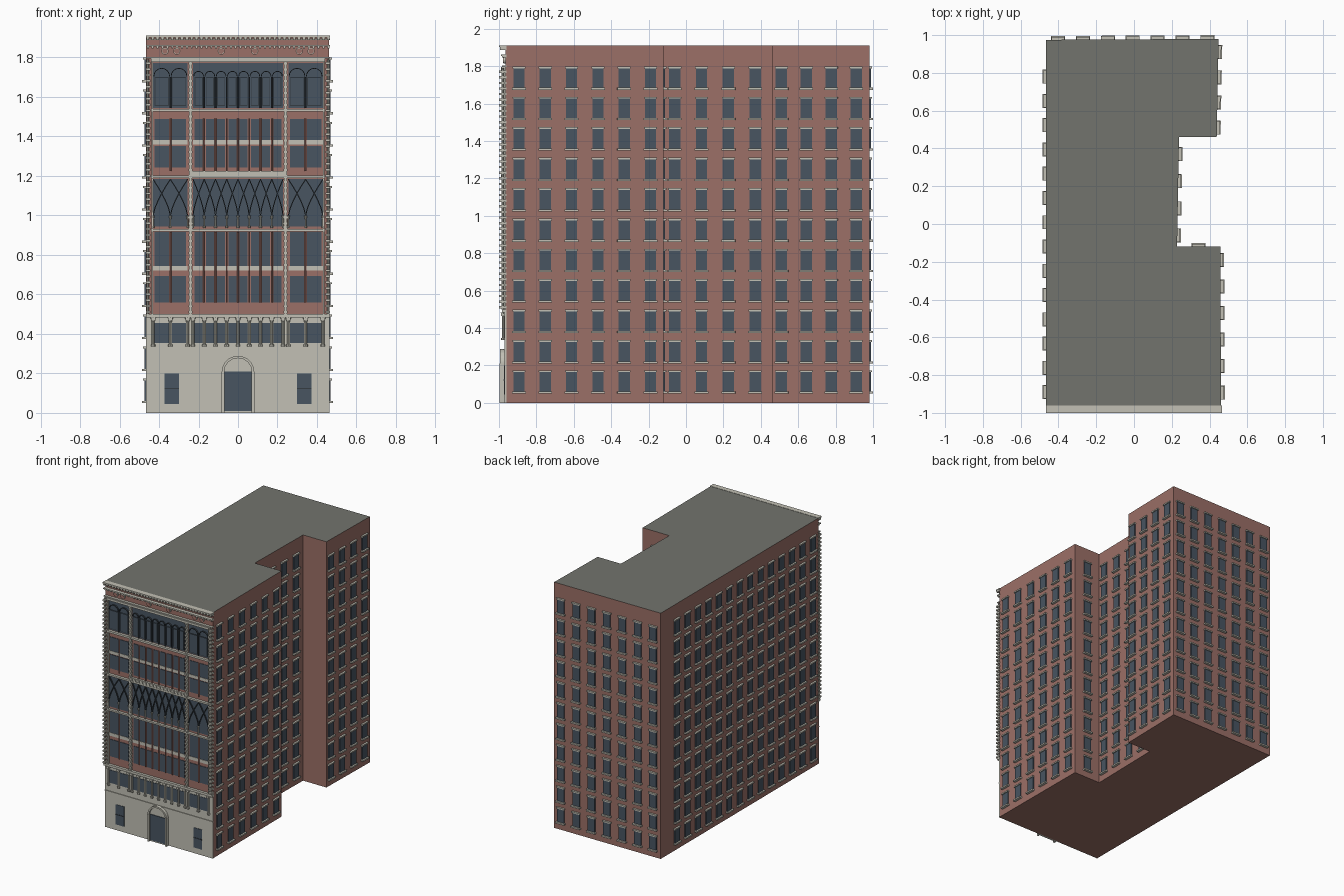
import bpy, bmesh
from math import sin, cos, pi, atan2, hypot
from mathutils import Matrix, Vector

if "Cube" in bpy.data.objects:
    bpy.data.objects.remove(bpy.data.objects["Cube"])

def material(name, col):
    m = bpy.data.materials.new(name)
    m.diffuse_color = (*col, 1)
    m.use_nodes = True
    m.node_tree.nodes["Principled BSDF"].inputs["Base Color"].default_value = m.diffuse_color
    return m

BRICK = material("brick", (0.33, 0.16, 0.135))
STONE = material("stone", (0.54, 0.53, 0.46))
GLASS = material("glass", (0.065, 0.09, 0.12))
ROOF = material("roof", (0.17, 0.175, 0.155))
FRAME = material("frame", (0.035, 0.045, 0.055))
parts = {}

def part(name, mat):
    if name not in parts:
        parts[name] = (bmesh.new(), mat)
    return parts[name][0]

def cube(name, mat, c, s, rot=Matrix()):
    bmesh.ops.create_cube(part(name, mat), size=1,
        matrix=Matrix.Translation(c) @ rot @ Matrix.Diagonal((*s, 1)))

def slab(name, mat, x0, x1, z0, z1, front, back=-0.96):
    """Box on the facade, from the wall out to y = front."""
    cube(name, mat, ((x0 + x1) / 2, (front + back) / 2, (z0 + z1) / 2),
         (x1 - x0, back - front, z1 - z0))

def post(name, mat, x, z0, z1, r, y=-0.977, r2=None):
    bmesh.ops.create_cone(part(name, mat), cap_ends=True, segments=8, radius1=r,
        radius2=r if r2 is None else r2, depth=z1 - z0,
        matrix=Matrix.Translation((x, y, (z0 + z1) / 2)))

def bar(name, mat, a, b, w, y, d):
    """Straight strip between two (x, z) points."""
    dx, dz = b[0] - a[0], b[1] - a[1]
    cube(name, mat, ((a[0] + b[0]) / 2, y, (a[1] + b[1]) / 2),
         (hypot(dx, dz) + w * 0.3, d, w), Matrix.Rotation(-atan2(dz, dx), 4, 'Y'))

def colonnette(name, x, z0, z1, r=0.006):
    post(name, STONE, x, z0, z1, r)
    post(name, STONE, x, z0, z0 + 0.012, r * 1.6)
    post(name, STONE, x, z1 - 0.022, z1, r, r2=r * 2)

def prism(name, mat, pts, y0, y1):
    bm = part(name, mat)
    f = bm.faces.new([bm.verts.new((x, y0, z)) for x, z in pts])
    g = bmesh.ops.extrude_face_region(bm, geom=[f])["geom"]
    bmesh.ops.translate(bm, vec=(0, y1 - y0, 0),
                        verts=[v for v in g if isinstance(v, bmesh.types.BMVert)])
    bmesh.ops.recalc_face_normals(bm, faces=bm.faces)

# main body with side notch
P = [(-0.465, -0.965), (0.461, -0.965), (0.457, -0.12), (0.228, -0.12),
     (0.238, 0.46), (0.438, 0.46), (0.448, 0.98), (-0.465, 0.975)]
H = 1.91
bm = part("building_body", BRICK)
lo = [bm.verts.new((*p, 0)) for p in P]
hi = [bm.verts.new((*p, H)) for p in P]
bm.faces.new(lo[::-1])
bm.faces.new(hi).material_index = 1
for i in range(8):
    j = (i + 1) % 8
    bm.faces.new((lo[i], lo[j], hi[j], hi[i]))

# plain sash windows on side, notch and rear walls: (wall, first, last, count)
walls = [(1, 0.072, 0.775, 6), (2, 0.115, 0.115, 1), (3, 0.06, 0.49, 4),
         (5, 0.05, 0.45, 4), (6, 0.06, 0.85, 7), (7, 0.195, 1.865, 14)]
for w, first, last, n in walls:
    a, b = Vector(P[w]), Vector(P[(w + 1) % 8])
    d = (b - a).normalized()
    nrm = Vector((d.y, -d.x))
    rot = Matrix.Rotation(atan2(d.y, d.x), 4, 'Z')
    for k in range(n):
        base = a + d * (first + (last - first) * k / max(1, n - 1))
        for fl in range(11):
            z = 0.06 + 0.1625 * fl
            for nm, mat, wd, dep, z0, z1 in (
                    ("wall_windows", GLASS, 0.06, 0.008, z, z + 0.106),
                    ("window_lintels", STONE, 0.07, 0.015, z + 0.104, z + 0.114),
                    ("window_sills", STONE, 0.074, 0.02, z - 0.011, z)):
                c = base + nrm * (dep / 2 - 0.002)
                cube(nm, mat, (c.x, c.y, (z0 + z1) / 2), (wd, dep + 0.004, z1 - z0), rot)

# stone base with string courses
slab("stone_base", STONE, -0.465, 0.463, 0, 0.485, -0.97)
slab("base_string", STONE, -0.465, 0.463, 0.283, 0.289, -0.975)
slab("base_cornice", STONE, -0.466, 0.466, 0.482, 0.5, -0.985)

# arched entrance
arc = [(cos(t * pi / 16), sin(t * pi / 16)) for t in range(17)]
prism("door_surround", STONE, [(0.082, 0)] + [(0.082 * c, 0.207 + 0.082 * s) for c, s in arc]
      + [(-0.082, 0)], -0.98, -0.96)
for (c0, s0), (c1, s1) in zip(arc, arc[1:]):
    bar("door_arch", STONE, (0.076 * c0, 0.207 + 0.076 * s0),
        (0.076 * c1, 0.207 + 0.076 * s1), 0.012, -0.982, 0.026)
slab("door", GLASS, -0.068, 0.068, 0.01, 0.21, -0.985)
for s in (-1, 1):
    slab("door_jambs", STONE, s * 0.076 - 0.007, s * 0.076 + 0.007, 0, 0.21, -0.996)
    # ground floor windows
    slab("ground_windows", GLASS, s * 0.335 - 0.036, s * 0.335 + 0.036, 0.045, 0.2, -0.973)
    slab("ground_window_bars", FRAME, s * 0.335 - 0.036, s * 0.335 + 0.036, 0.12, 0.125, -0.976)

# facade bays: (left, right, number of lights)
bays = [(-0.43, -0.255, 2), (-0.228, 0.228, 8), (0.255, 0.43, 2)]
for l, r, n in bays:
    p = (r - l) / n
    for i in range(n):
        x0, x1 = l + i * p + 0.008, l + (i + 1) * p - 0.008
        # mezzanine lights and stacked lights of paired storeys
        slab("mezzanine_windows", GLASS, x0, x1, 0.355, 0.455, -0.973)
        for z0, z1 in ((0.56, 0.692), (0.745, 0.915), (1.243, 1.352), (1.382, 1.488)):
            slab("facade_windows", GLASS, x0, x1, z0, z1, -0.969)
        # upper loggia frames with round heads
        slab("loggia_lights", FRAME, x0, x1, 1.555, 1.7, -0.974)
        slab("loggia_panes", GLASS, x0 + 0.004, x1 - 0.004, 1.56, 1.7, -0.976)
        rad, cx = p / 2 - 0.004, (x0 + x1) / 2
        for (c0, s0), (c1, s1) in zip(arc[::2], arc[2::2]):
            bar("loggia_arches", FRAME, (cx + rad * c0, 1.705 + rad * s0),
                (cx + rad * c1, 1.705 + rad * s1), 0.004, -0.972, 0.014)
    # spandrel bands and wide glazed panels
    for z0, z1 in ((0.72, 0.745), (1.36, 1.382)):
        slab("spandrel_bands", STONE, l, r, z0, z1, -0.972)
    slab("tracery_glass", GLASS, l, r, 0.945, 1.185, -0.968)
    slab("loggia_glass", GLASS, l, r, 1.545, 1.772, -0.968)
    for i in range(n + 1):
        x = l + i * p
        colonnette("mezzanine_columns", x, 0.335, 0.482, 0.007)
        slab("mezzanine_blocks", STONE, x - 0.011, x + 0.011, 0.468, 0.484, -0.99)
        if 0 < i < n:
            for z0, z1 in ((0.56, 0.915), (1.225, 1.49)):
                post("brick_shafts", BRICK, x, z0, z1, 0.005, -0.972)
            post("loggia_shafts", FRAME, x, 1.545, 1.7, 0.005, -0.974)
        colonnette("tracery_columns", x, 0.935, 1.0, 0.004)
        # interlaced tracery
        for s in (-1, 1):
            pts = [(x + s * p * (t / 5) ** 1.4, 1.0 + 0.183 * t / 5) for t in range(6)]
            for a, b in zip(pts, pts[1:]):
                if l - 0.001 <= b[0] <= r + 0.001:
                    bar("tracery", FRAME, a, b, 0.005, -0.971, 0.012)

# horizontal stone bands of the shaft
for z0, z1, y in ((0.918, 0.93, -0.985), (1.19, 1.203, -0.985), (1.525, 1.54, -0.985),
                  (1.778, 1.795, -0.99)):
    slab("floor_bands", STONE, -0.44, 0.44, z0, z1, y)
slab("balcony_band", STONE, -0.235, 0.235, 1.2, 1.225, -0.982)
for i in range(16):
    x = -0.225 + 0.03 * i
    slab("balcony_ornament", STONE, x - 0.006, x + 0.006, 1.205, 1.22, -0.988)

# bay pilasters and beaded corner shafts
for s in (-1, 1):
    for x, w in ((0.241, 0.007), (0.434, 0.004)):
        slab("pilasters", STONE, s * x - w, s * x + w, 0.5, 1.78, -0.982)
    post("corner_shafts", STONE, s * 0.457, 0.5, 1.79, 0.006, -0.98)
    for i in range(43):
        z = 0.505 + 0.03 * i
        slab("corner_beads", STONE, s * 0.455 - 0.011, s * 0.455 + 0.011, z, z + 0.012, -0.999)
        slab("pilaster_beads", STONE, s * 0.241 - 0.01, s * 0.241 + 0.01, z, z + 0.01, -0.988)
    # frieze medallions
    for x in (0.085, 0.31, 0.37):
        for rad, y, mat, nm in ((0.018, -0.976, STONE, "medallion_rims"),
                                (0.014, -0.979, BRICK, "medallion_centres")):
            bmesh.ops.create_cone(part(nm, mat), cap_ends=True, segments=16, radius1=rad,
                radius2=rad, depth=-0.96 - y, matrix=Matrix.Translation((s * x, (y - 0.96) / 2, 1.832))
                @ Matrix.Rotation(pi / 2, 4, 'X'))

# cornice mouldings and dentils
for z0, z1, y in ((1.795, 1.803, -0.985), (1.855, 1.864, -0.99), (1.888, 1.897, -0.985),
                  (1.902, 1.912, -1.0)):
    slab("cornice", STONE, -0.466, 0.466, z0, z1, y)
for i in range(38):
    x = -0.4565 + 0.0247 * i
    slab("cornice_dentils", STONE, x - 0.007, x + 0.007, 1.888, 1.904, -0.995)
    slab("frieze_dentils", STONE, x - 0.005, x + 0.005, 1.846, 1.857, -0.983)

# turn every collected mesh into an object
for name, (bm, mat) in parts.items():
    me = bpy.data.meshes.new(name)
    bm.to_mesh(me)
    bm.free()
    me.materials.append(mat)
    if name == "building_body":
        me.materials.append(ROOF)
    bpy.context.collection.objects.link(bpy.data.objects.new(name, me))
